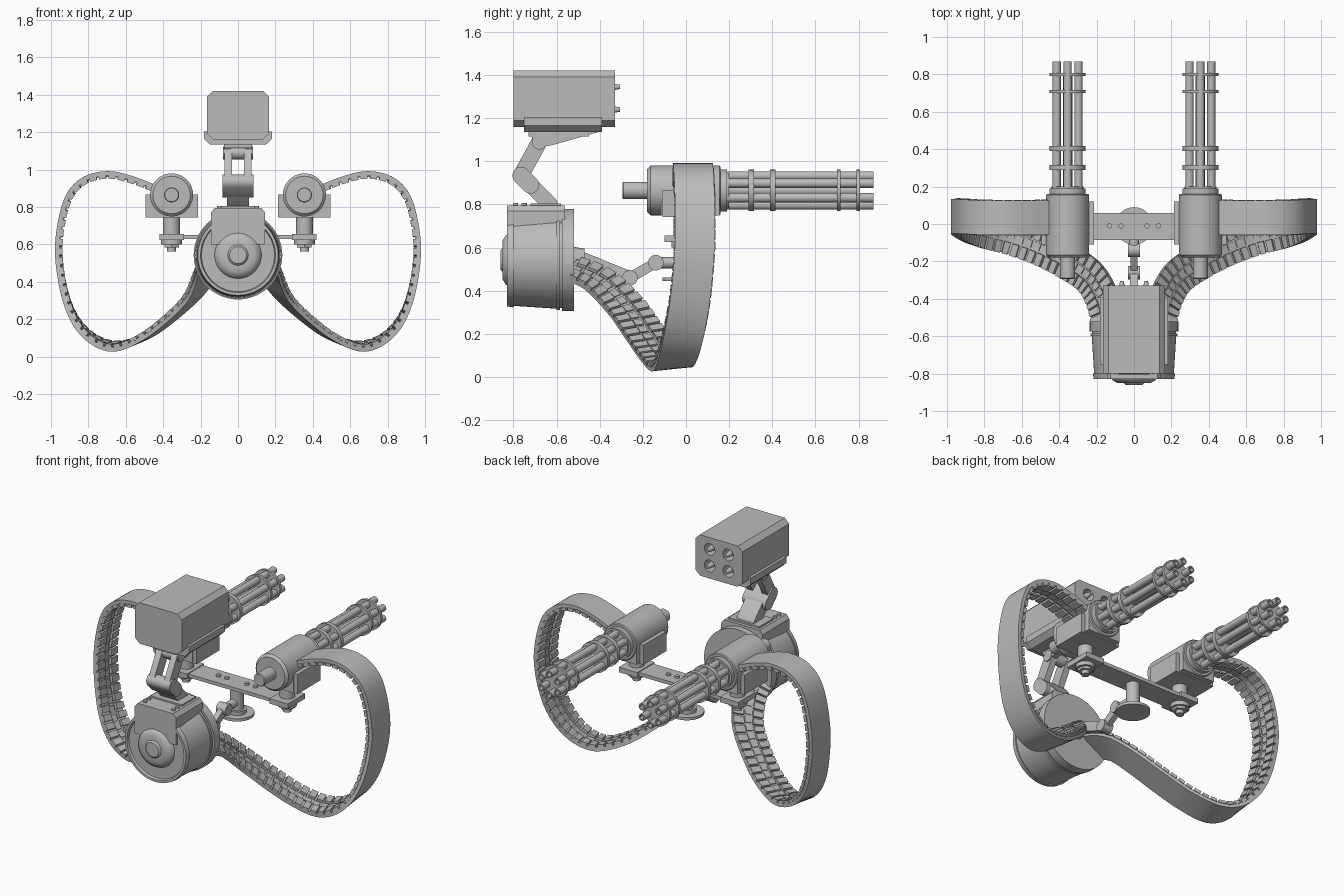
import bpy, bmesh, math
from mathutils import Vector

cube = bpy.data.objects.get("Cube")
if cube:
    bpy.data.objects.remove(cube, do_unlink=True)

grey = bpy.data.materials.new("plain grey")
grey.use_nodes = True
grey.diffuse_color = (0.5, 0.5, 0.5, 1)
grey.node_tree.nodes["Principled BSDF"].inputs["Base Color"].default_value = (0.5, 0.5, 0.5, 1)


def finish(name, bm, smooth=False):
    bmesh.ops.recalc_face_normals(bm, faces=bm.faces)
    mesh = bpy.data.meshes.new(name)
    bm.to_mesh(mesh)
    bm.free()
    mesh.materials.append(grey)
    obj = bpy.data.objects.new(name, mesh)
    bpy.context.collection.objects.link(obj)
    if smooth:
        bpy.ops.object.select_all(action='DESELECT')
        obj.select_set(True)
        bpy.context.view_layer.objects.active = obj
        bpy.ops.object.shade_smooth_by_angle(angle=math.radians(35))
    return obj


def extrude(name, points, offset, smooth=False):
    """Closed outline pushed along an offset."""
    bm = bmesh.new()
    face = bm.faces.new([bm.verts.new(p) for p in points])
    new = bmesh.ops.extrude_face_region(bm, geom=[face])["geom"]
    bmesh.ops.translate(bm, vec=offset, verts=[v for v in new if isinstance(v, bmesh.types.BMVert)])
    return finish(name, bm, smooth)


def box(name, x, y, z):
    return extrude(name, [(x[0], y[0], z[0]), (x[1], y[0], z[0]), (x[1], y[1], z[0]), (x[0], y[1], z[0])],
                   (0, 0, z[1] - z[0]))


def side_prism(name, yz, x0, x1):
    return extrude(name, [(x0, y, z) for y, z in yz], (x1 - x0, 0, 0), True)


def front_prism(name, xz, y0, y1):
    return extrude(name, [(x, y0, z) for x, z in xz], (0, y1 - y0, 0))


def link(name, a, b, r, x0, x1):
    """Round-ended bar lying in a side plane."""
    ang = math.atan2(b[1] - a[1], b[0] - a[0])
    pts = []
    for c, start in ((a, ang + math.pi / 2), (b, ang - math.pi / 2)):
        for i in range(9):
            t = start + math.pi * i / 8
            pts.append((c[0] + r * math.cos(t), c[1] + r * math.sin(t)))
    return side_prism(name, pts, x0, x1)


def rod(name, a, b, r, r2=None, n=24):
    a, b = Vector(a), Vector(b)
    bm = bmesh.new()
    bmesh.ops.create_cone(bm, cap_ends=True, segments=n, radius1=r, radius2=r if r2 is None else r2,
                          depth=(b - a).length)
    rot = (b - a).to_track_quat('Z', 'Y').to_matrix().to_4x4()
    bmesh.ops.transform(bm, matrix=rot, verts=bm.verts)
    bmesh.ops.translate(bm, vec=(a + b) / 2, verts=bm.verts)
    return finish(name, bm, True)


def lathe(name, profile, x, z, n=48):
    """Profile of (y, radius) spun around a front-to-back axis."""
    bm = bmesh.new()
    vs = [bm.verts.new((x + r, y, z)) for y, r in profile]
    es = [bm.edges.new(p) for p in zip(vs, vs[1:])]
    bmesh.ops.spin(bm, geom=vs + es, cent=(x, 0, z), axis=(0, 1, 0), angle=2 * math.pi, steps=n)
    bmesh.ops.remove_doubles(bm, verts=bm.verts, dist=0.0001)
    return finish(name, bm, True)


# Ammunition drum with domed front and box mount
lathe("drum", [(-.86, 0), (-.86, .045), (-.85, .055), (-.85, .09), (-.835, .115), (-.815, .125), (-.815, .195),
               (-.83, .2), (-.83, .215), (-.8, .22), (-.8, .213), (-.6, .226), (-.6, .232), (-.585, .232),
               (-.585, .224), (-.575, .224), (-.575, .237), (-.52, .237), (-.52, 0)], 0, .543, 64)
front_prism("drum_mount", [(-.145, .6), (.145, .6), (.145, .77), (.125, .795), (-.125, .795), (-.145, .77)], -.83, -.56)
box("mount_plate", (-.11, .11), (-.72, -.58), (.79, .805))
for x in (-.1, .1):
    for y in (-.79, -.75):
        rod("mount_bolt", (x, y, .79), (x, y, .806), .012, n=12)

# Folding arm carrying the launcher
for s in (-1, 1):
    link("upper_arm", (-.68, 1.09), (-.765, .935), .037, s * .033, s * .073)
    side_prism("launcher_bracket", [(-.73, 1.14), (-.39, 1.14), (-.62, 1.075), (-.68, 1.065)], s * .04, s * .075)
box("bracket_plate", (-.075, .075), (-.73, -.45), (1.115, 1.14))
rod("upper_pivot", (-.08, -.68, 1.09), (.08, -.68, 1.09), .035)
link("elbow", (-.765, .935), (-.72, .89), .04, -.082, .082)
link("lower_arm", (-.73, .9), (-.63, .80), .036, -.06, .06)

# Launcher box with four open tubes and missile tips
launcher = front_prism("launcher_box", [(-.13, 1.16), (.13, 1.16), (.165, 1.19), (.165, 1.39), (.135, 1.42),
                                        (-.135, 1.42), (-.165, 1.39), (-.165, 1.19)], -.8, -.33)
for x in (-.065, .065):
    for z in (1.24, 1.345):
        cutter = rod("tube_cutter", (x, -.45, z), (x, -.3, z), .037)
        cutter.hide_render = True
        cut = launcher.modifiers.new("tube", 'BOOLEAN')
        cut.operation, cut.solver, cut.object = 'DIFFERENCE', 'EXACT', cutter
        bpy.context.view_layer.objects.active = launcher
        bpy.ops.object.modifier_apply(modifier=cut.name)
        bpy.data.objects.remove(cutter, do_unlink=True)
        rod("missile_tip", (x, -.46, z), (x, -.305, z), .036, .01)
front_prism("launcher_tray", [(-.15, 1.135), (.15, 1.135), (.182, 1.165), (.182, 1.205), (.165, 1.205),
                              (.13, 1.165), (-.13, 1.165), (-.165, 1.205), (-.182, 1.205), (-.182, 1.165)], -.75, -.39)

# Crossbar, central post and foot disc
box("crossbar", (-.42, .42), (-.085, .06), (.63, .652))
rod("centre_post", (0, -.01, .45), (0, -.01, .65), .04)
rod("centre_disc", (0, -.01, .445), (0, -.01, .462), .1, n=40)
rod("post_collar", (0, -.01, .462), (0, -.01, .485), .055)
for x in (-.13, -.07, .07, .13):
    rod("bar_bolt", (x, -.01, .65), (x, -.01, .664), .014, n=12)

# Jointed strut from drum to post
rod("strut_socket", (0, -.53, .55), (0, -.47, .55), .055, .045)
link("strut_rear", (-.48, .55), (-.26, .46), .03, -.022, .022)
link("strut_front", (-.26, .46), (-.14, .53), .024, -.018, .018)
for y, z in ((-.26, .46), (-.14, .53)):
    rod("strut_pivot", (-.033, y, z), (.033, y, z), .036)
rod("strut_end", (0, -.14, .53), (0, -.03, .53), .026)

# Belt path: centre point and width direction, from gun to drum
PATH = [((.44, .035, .905), (0, 1, 0)), ((.57, .033, .955), (0, 1, 0)), ((.70, .033, .98), (0, 1, 0)),
        ((.83, .035, .945), (0, 1, 0)), ((.92, .04, .835), (0, 1, 0)), ((.966, .04, .6), (0, 1, 0)),
        ((.942, .02, .37), (0, 1, .05)), ((.88, -.01, .2), (0, 1, .1)), ((.78, -.04, .09), (-.05, 1, .1)),
        ((.65, -.07, .048), (-.15, 1, .1)), ((.5, -.125, .1), (-.3, 1, .1)), ((.36, -.195, .2), (-.4, 1, .15)),
        ((.23, -.285, .325), (-.5, .9, .2)), ((.16, -.41, .445), (-.7, .8, .25)), ((.13, -.54, .5), (-.8, .6, .3))]


def spline(i, t):
    pick = lambda k: PATH[max(0, min(len(PATH) - 1, k))]
    p = [Vector(pick(i + k)[0]) for k in (-1, 0, 1, 2)]
    pos = .5 * (2 * p[1] + t * (p[2] - p[0]) + t * t * (2 * p[0] - 5 * p[1] + 4 * p[2] - p[3])
                + t ** 3 * (3 * p[1] - p[0] - 3 * p[2] + p[3]))
    return pos, Vector(pick(i)[1]).lerp(Vector(pick(i + 1)[1]), t)


samples = [spline(i, k / 24) for i in range(len(PATH) - 1) for k in range(24)]
dist = [0]
for (a, _), (b, _) in zip(samples, samples[1:]):
    dist.append(dist[-1] + (b - a).length)


def frame(d):
    """Centre, width axis and outward axis at a distance along the belt."""
    i = min(range(len(dist)), key=lambda k: abs(dist[k] - d))
    tan = (samples[min(i + 1, len(dist) - 1)][0] - samples[max(i - 1, 0)][0]).normalized()
    w = samples[i][1]
    w = (w - tan * w.dot(tan)).normalized()
    return samples[i][0] + tan * (d - dist[i]), w, w.cross(tan)


def sweep(bm, stations, w0, w1, h0, h1, s):
    rings = []
    for d in stations:
        c, w, n = frame(d)
        pts = [c + w * a + n * h for a, h in ((w0, h0), (w1, h0), (w1, h1), (w0, h1))]
        rings.append([bm.verts.new((s * p.x, p.y, p.z)) for p in pts])
    for a, b in zip(rings, rings[1:]):
        for k in range(4):
            bm.faces.new((a[k], a[(k + 1) % 4], b[(k + 1) % 4], b[k]))
    bm.faces.new(rings[0])
    bm.faces.new(rings[-1])


for s in (-1, 1):
    # Feed belt with two rows of raised blocks
    length, pitch = dist[-1], .054
    bm = bmesh.new()
    sweep(bm, [length * i / 110 for i in range(111)], -.092, .092, -.012, .012, s)
    finish("feed_belt", bm, True)
    bm = bmesh.new()
    for i in range(int(length / pitch)):
        d = (i + .15) * pitch
        for w0, w1, shift in ((-.096, -.03, 0), (.03, .096, 0), (-.02, .02, .012)):
            sweep(bm, (d + shift, d + shift + pitch * .75), w0, w1, .008, .028 if shift == 0 else .018, s)
    finish("belt_blocks", bm)

    # Rotary gun: housing, barrels and clamp rings
    gx, gz = s * .355, .865
    lathe("gun_housing", [(-.295, 0), (-.295, .036), (-.29, .04), (-.18, .04), (-.18, .1), (-.165, .115), (.155, .115),
                          (.16, .11), (.16, .097), (.19, .097), (.19, .085), (.2, .085), (.2, 0)], gx, gz)
    rod("gun_spindle", (gx, .18, gz), (gx, .8, gz), .025)
    for k in range(6):
        a = math.radians(60 * k + 30)
        bx, bz = gx + .067 * math.cos(a), gz + .067 * math.sin(a)
        lathe("barrel", [(.19, .022), (.868, .022), (.868, .014), (.8, .014), (.8, 0)], bx, bz, 16)
    for y, w in ((.29, .026), (.39, .026), (.7, .016), (.79, .016)):
        rod("barrel_ring", (gx, y, gz), (gx, y + w, gz), .096, n=36)

    # Gun cradle and mounting bolt
    box("cradle", (gx - .115, gx + .115), (-.115, .155), (.75, .87))
    box("cradle_base", (gx - .14, gx + .14), (-.11, .12), (.743, .76))
    for e in (-1, 1):
        box("cradle_wall", (gx + e * .127 - .013, gx + e * .127 + .013), (-.11, .12), (.743, .868))
    rod("cradle_post", (gx, -.012, .65), (gx, -.012, .75), .045)
    box("bar_end", (gx - .065, gx + .065), (-.1, .075), (.625, .657))
    rod("mount_washer", (gx, -.012, .6), (gx, -.012, .63), .056)
    rod("mount_nut", (gx, -.012, .585), (gx, -.012, .6), .045, n=6)
    rod("mount_bolt", (gx, -.012, .562), (gx, -.012, .6), .024)
